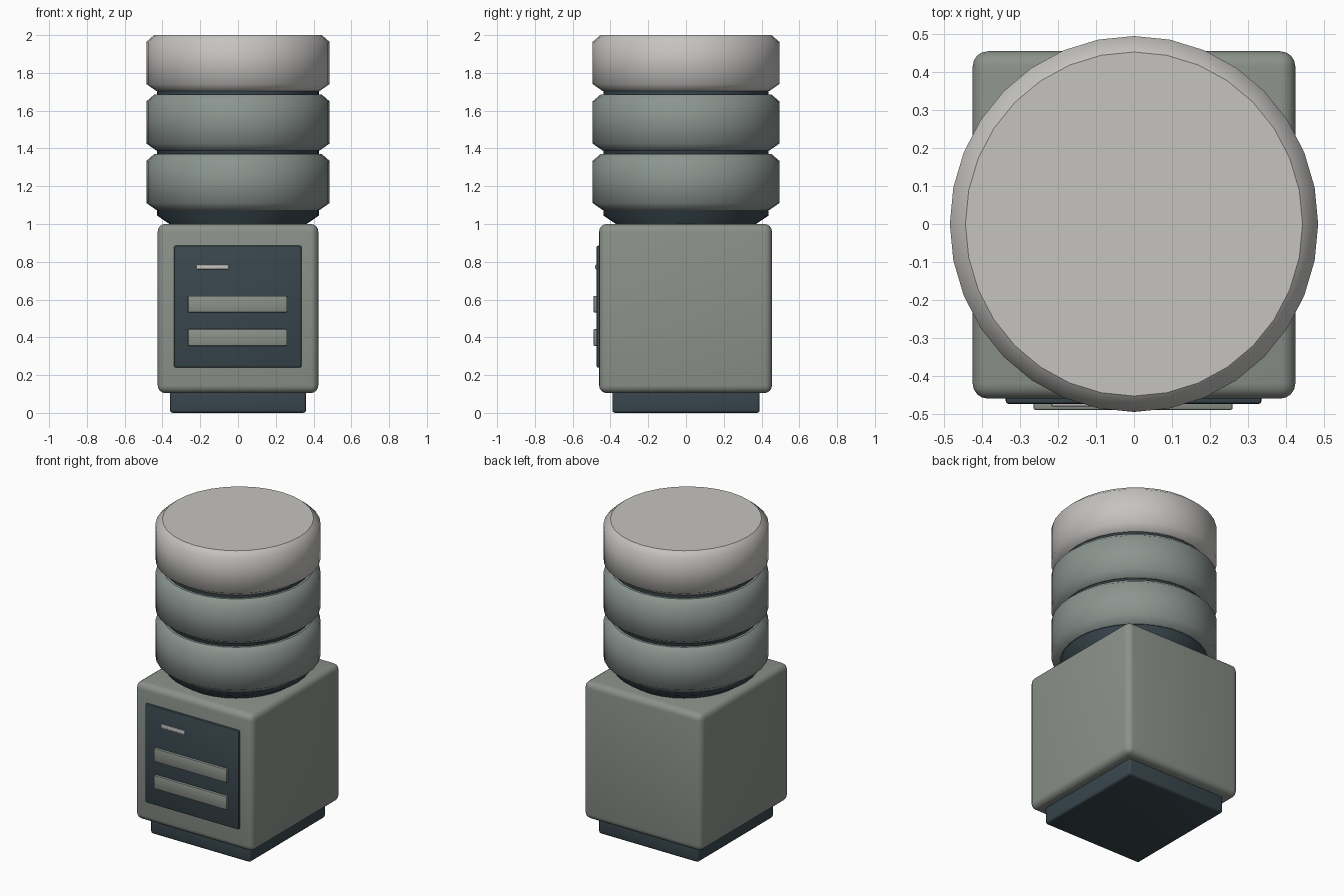
import bpy, bmesh, math

cube = bpy.data.objects.get("Cube")
if cube:
    bpy.data.objects.remove(cube, do_unlink=True)


def material(name, color):
    m = bpy.data.materials.new(name)
    m.use_nodes = True
    m.diffuse_color = (*color, 1)
    m.node_tree.nodes["Principled BSDF"].inputs["Base Color"].default_value = (*color, 1)
    return m


light = material("light grey", (0.56, 0.55, 0.53))
sage = material("green grey", (0.26, 0.30, 0.28))
stone = material("warm grey", (0.26, 0.285, 0.255))
dark = material("dark slate", (0.04, 0.062, 0.075))


def add_object(name, bm, mat):
    bmesh.ops.recalc_face_normals(bm, faces=bm.faces)
    mesh = bpy.data.meshes.new(name)
    bm.to_mesh(mesh)
    bm.free()
    mesh.materials.append(mat)
    obj = bpy.data.objects.new(name, mesh)
    bpy.context.collection.objects.link(obj)
    return obj


def box(name, lo, hi, mat, bevel, segments=3):
    bm = bmesh.new()
    bmesh.ops.create_cube(bm, size=1)
    for v in bm.verts:
        v.co = [(a + b) / 2 + c * (b - a) for a, b, c in zip(lo, hi, v.co)]
    bmesh.ops.bevel(bm, geom=bm.edges[:], offset=bevel, segments=segments,
                    profile=0.5, affect='EDGES')
    obj = add_object(name, bm, mat)
    bpy.ops.object.select_all(action='DESELECT')
    obj.select_set(True)
    bpy.context.view_layer.objects.active = obj
    bpy.ops.object.shade_smooth_by_angle(angle=math.radians(40))


def drum(name, profile, mat, sides=32):
    """Lathe a (radius, z) profile; smooth wall, flat caps."""
    bm = bmesh.new()
    rings = []
    for r, z in profile:
        angles = [math.tau * i / sides for i in range(sides)]
        rings.append([bm.verts.new((r * 0.98 * math.cos(a), r * math.sin(a), z))
                      for a in angles])
    for low, high in zip(rings, rings[1:]):
        for i in range(sides):
            j = (i + 1) % sides
            bm.faces.new((low[i], low[j], high[j], high[i])).smooth = True
    bm.faces.new(rings[0])
    bm.faces.new(rings[-1])
    add_object(name, bm, mat)


# Plinth and housing
box("base", (-0.36, -0.39, 0), (0.36, 0.39, 0.13), dark, 0.015)
box("housing", (-0.425, -0.46, 0.105), (0.425, 0.455, 1.0), stone, 0.04, 4)

# Front panel with two bars and a small light slot
box("front_panel", (-0.338, -0.474, 0.24), (0.336, -0.44, 0.885), dark, 0.008, 2)
for name, z in (("lower_bar", 0.355), ("upper_bar", 0.532)):
    box(name, (-0.265, -0.49, z), (0.26, -0.46, z + 0.088), stone, 0.006, 2)
box("indicator_slot", (-0.218, -0.481, 0.76), (-0.048, -0.465, 0.785), light, 0.005, 2)

# Neck that shows in the gaps between the rings
drum("neck", [(0.37, 0.99), (0.37, 1.0), (0.438, 1.045), (0.438, 1.72)], dark)

# Stacked rings
R, INSET, DROP = 0.495, 0.042, 0.036
for name, low, high, mat in (("lower_ring", 1.075, 1.37, sage),
                             ("middle_ring", 1.39, 1.685, sage),
                             ("top_ring", 1.705, 2.0, light)):
    drum(name, [(R - INSET - 0.01, low), (R, low + DROP),
                (R, high - DROP), (R - INSET, high)], mat)
